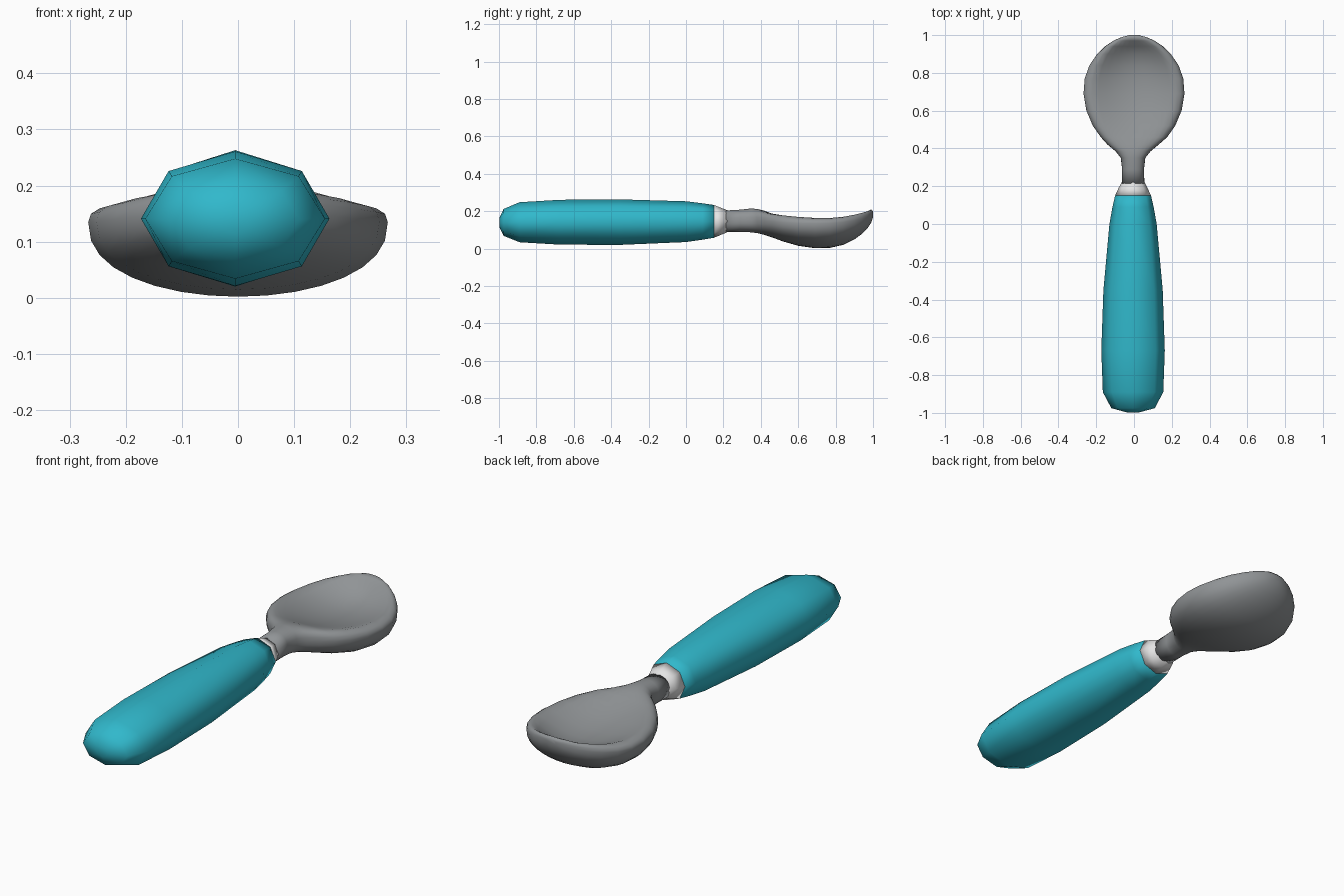
import bpy, bmesh, math


def material(name, rgb):
    m = bpy.data.materials.new(name)
    m.diffuse_color = (*rgb, 1)
    return m


teal = material("teal", (0.03, 0.48, 0.60))
white = material("off_white", (0.78, 0.78, 0.78))
grey = material("steel_grey", (0.28, 0.295, 0.305))


def loft(name, rings, mat):
    """Skin a list of equal-length point rings and cap both ends."""
    bm = bmesh.new()
    vr = [[bm.verts.new(p) for p in r] for r in rings]
    n = len(vr[0])
    for a, b in zip(vr, vr[1:]):
        for i in range(n):
            j = (i + 1) % n
            bm.faces.new((a[i], a[j], b[j], b[i]))
    bm.faces.new(vr[0])
    bm.faces.new(vr[-1])
    bmesh.ops.recalc_face_normals(bm, faces=bm.faces[:])
    me = bpy.data.meshes.new(name)
    bm.to_mesh(me)
    bm.free()
    me.materials.append(mat)
    for p in me.polygons:
        p.use_smooth = True
    ob = bpy.data.objects.new(name, me)
    bpy.context.collection.objects.link(ob)
    return ob


def octagon(y, w, lo, hi):
    zc, h = (lo + hi) / 2, (hi - lo) / 2
    return [(-0.005 + w * math.cos(i * math.pi / 4), y,
             zc + h * math.sin(i * math.pi / 4)) for i in range(8)]


# Handle: y, half width, bottom, top
handle = [(-0.998, 0.03, 0.115, 0.165), (-0.975, 0.115, 0.068, 0.212),
          (-0.89, 0.16, 0.034, 0.248), (-0.67, 0.168, 0.021, 0.261),
          (-0.35, 0.157, 0.02, 0.263), (0.0, 0.125, 0.035, 0.253),
          (0.09, 0.109, 0.048, 0.242), (0.15, 0.095, 0.058, 0.233)]
loft("handle", [octagon(*s) for s in handle], teal)

# Collar between the grip and the neck
collar = [(0.15, 0.095, 0.058, 0.233), (0.19, 0.077, 0.075, 0.217),
          (0.222, 0.06, 0.088, 0.205)]
loft("collar", [octagon(*s) for s in collar], white)


def bowl_ring(y, w, lo, mid, rim, dish):
    """Rounded section whose upper side sinks from rim to dish height."""
    n, pts = 32, []
    xo = -0.005 if y < 0.45 else 0.0
    for i in range(n):
        t = 2 * math.pi * i / n
        c, s = math.cos(t), math.sin(t)
        if s >= 0:
            z = mid + (rim - mid) * s ** 0.75
            k = max(0.0, 1 - (c / 0.86) ** 2)
            z -= (rim - dish) * k ** 1.1
        else:
            z = mid - (mid - lo) * (-s) ** 0.85
        pts.append((xo + w * c, y, z))
    return pts


# Neck and bowl: y, half width, bottom, middle, rim, dish centre
bowl = [(0.215, 0.06, 0.09, 0.147, 0.204, 0.204),
        (0.29, 0.058, 0.09, 0.149, 0.208, 0.208),
        (0.35, 0.065, 0.087, 0.15, 0.215, 0.215),
        (0.385, 0.093, 0.082, 0.15, 0.214, 0.211),
        (0.42, 0.135, 0.073, 0.148, 0.211, 0.202),
        (0.46, 0.176, 0.06, 0.145, 0.207, 0.186),
        (0.52, 0.218, 0.038, 0.14, 0.201, 0.163),
        (0.60, 0.252, 0.015, 0.136, 0.192, 0.138),
        (0.69, 0.267, 0.002, 0.135, 0.185, 0.121),
        (0.77, 0.261, 0.004, 0.136, 0.184, 0.116),
        (0.84, 0.236, 0.02, 0.141, 0.191, 0.122),
        (0.90, 0.195, 0.049, 0.15, 0.203, 0.141),
        (0.94, 0.154, 0.078, 0.159, 0.211, 0.168),
        (0.97, 0.11, 0.108, 0.168, 0.216, 0.198),
        (0.99, 0.064, 0.138, 0.177, 0.213, 0.210),
        (1.0, 0.025, 0.168, 0.185, 0.2, 0.2)]
loft("bowl_and_neck", [bowl_ring(*s) for s in bowl], grey)
